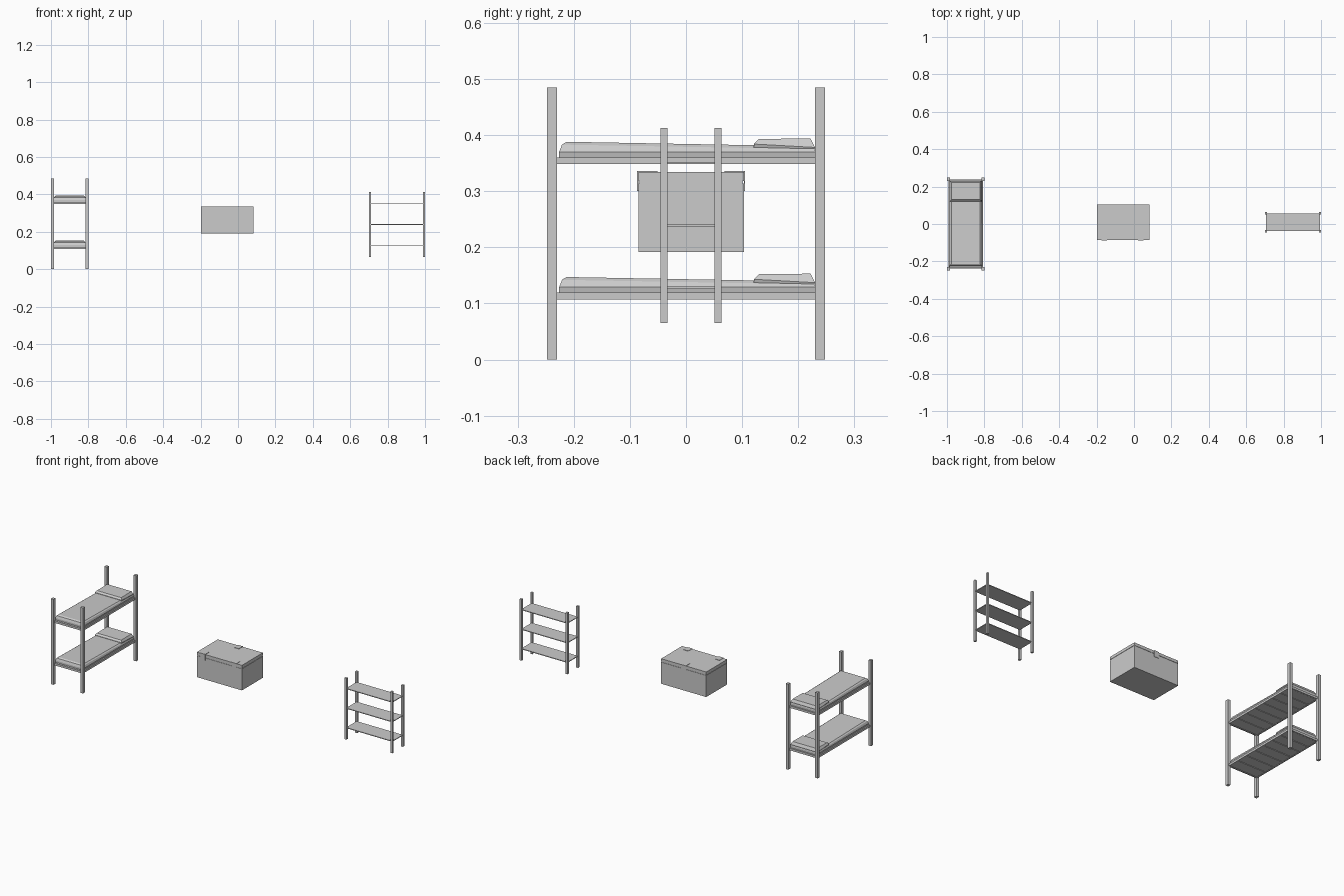
import bpy, bmesh

if "Cube" in bpy.data.objects:
    bpy.data.objects.remove(bpy.data.objects["Cube"])


def box(name, x0, x1, y0, y1, z0, z1, bevel=0.0):
    """Axis-aligned box given by its limits."""
    bm = bmesh.new()
    bmesh.ops.create_cube(bm, size=1)
    for v in bm.verts:
        v.co = ((x0 + x1) / 2 + v.co.x * (x1 - x0),
                (y0 + y1) / 2 + v.co.y * (y1 - y0),
                (z0 + z1) / 2 + v.co.z * (z1 - z0))
    if bevel:
        bmesh.ops.bevel(bm, geom=bm.edges[:], offset=bevel, segments=1, affect='EDGES')
    return finish(name, bm)


def finish(name, bm):
    bmesh.ops.recalc_face_normals(bm, faces=bm.faces[:])
    me = bpy.data.meshes.new(name)
    bm.to_mesh(me)
    bm.free()
    ob = bpy.data.objects.new(name, me)
    bpy.context.collection.objects.link(ob)
    return ob


def cushion(name, rings):
    """Soft block lofted through rectangles (x0, x1, y0, y1, z_front, z_back)."""
    bm = bmesh.new()
    loops = [[bm.verts.new(p) for p in ((x0, y0, zf), (x1, y0, zf), (x1, y1, zb), (x0, y1, zb))]
             for x0, x1, y0, y1, zf, zb in rings]
    for a, b in zip(loops, loops[1:]):
        for i in range(4):
            j = (i + 1) % 4
            bm.faces.new((a[i], a[j], b[j], b[i]))
    bm.faces.new(loops[0][::-1])
    bm.faces.new(loops[-1])
    return finish(name, bm)


def posts(name, x0, x1, y0, y1, z0, z1, wx, wy):
    """Four corner posts inside the given footprint."""
    for xa in (x0, x1 - wx):
        for ya in (y0, y1 - wy):
            box(name, xa, xa + wx, ya, ya + wy, z0, z1)


# bunk bed: posts, then frame, slats, mattress and pillow for each level
posts("bed_post", -1.0, -0.8, -0.248, 0.248, 0, 0.485, 0.016, 0.018)
for z in (0.107, 0.348):
    top = z + 0.012
    for x in (-0.993, -0.815):
        box("bed_side_rail", x, x + 0.008, -0.238, 0.238, z, top)
    for y in (-0.238, 0.230):
        box("bed_end_rail", -0.985, -0.815, y, y + 0.008, z, top)
    pitch = 0.46 / 7
    for i in range(7):
        y = -0.23 + i * pitch
        box("bed_slat", -0.985, -0.815, y + 0.002, y + pitch - 0.002, z + 0.001, top - 0.001)
    cushion("mattress", [
        (-0.986, -0.814, -0.226, 0.230, top, top),
        (-0.988, -0.812, -0.226, 0.230, top + 0.010, top + 0.010),
        (-0.984, -0.816, -0.221, 0.229, top + 0.023, top + 0.015),
        (-0.977, -0.823, -0.213, 0.226, top + 0.028, top + 0.020)])
    cushion("pillow", [
        (-0.980, -0.820, 0.120, 0.227, top + 0.008, top + 0.008),
        (-0.984, -0.816, 0.121, 0.230, top + 0.024, top + 0.018),
        (-0.976, -0.824, 0.130, 0.222, top + 0.033, top + 0.034)])

# storage chest: body, seam, lid
box("chest_body", -0.199, 0.084, -0.085, 0.103, 0.192, 0.314)
box("chest_seam", -0.197, 0.082, -0.083, 0.101, 0.313, 0.319)
box("chest_lid", -0.199, 0.084, -0.085, 0.103, 0.318, 0.334)

# metal straps wrapping the lid edge: two latches in front, one hinge behind
for name, x, edge, d in (("latch", -0.160, -0.085, 1), ("latch", 0.036, -0.085, 1),
                         ("hinge", -0.058, 0.103, -1)):
    out, inner = edge - d * 0.002, edge + d * 0.034
    box(name + "_top", x - 0.015, x + 0.015, min(out, inner), max(out, inner), 0.333, 0.336)
    box(name + "_drop", x - 0.015, x + 0.015, min(out, edge), max(out, edge), 0.300, 0.336)

# open shelf unit
posts("shelf_post", 0.700, 1.0, -0.045, 0.063, 0.065, 0.413, 0.012, 0.012)
for z in (0.126, 0.2365, 0.348):
    box("shelf_board", 0.705, 0.995, -0.038, 0.056, z, z + 0.004)
